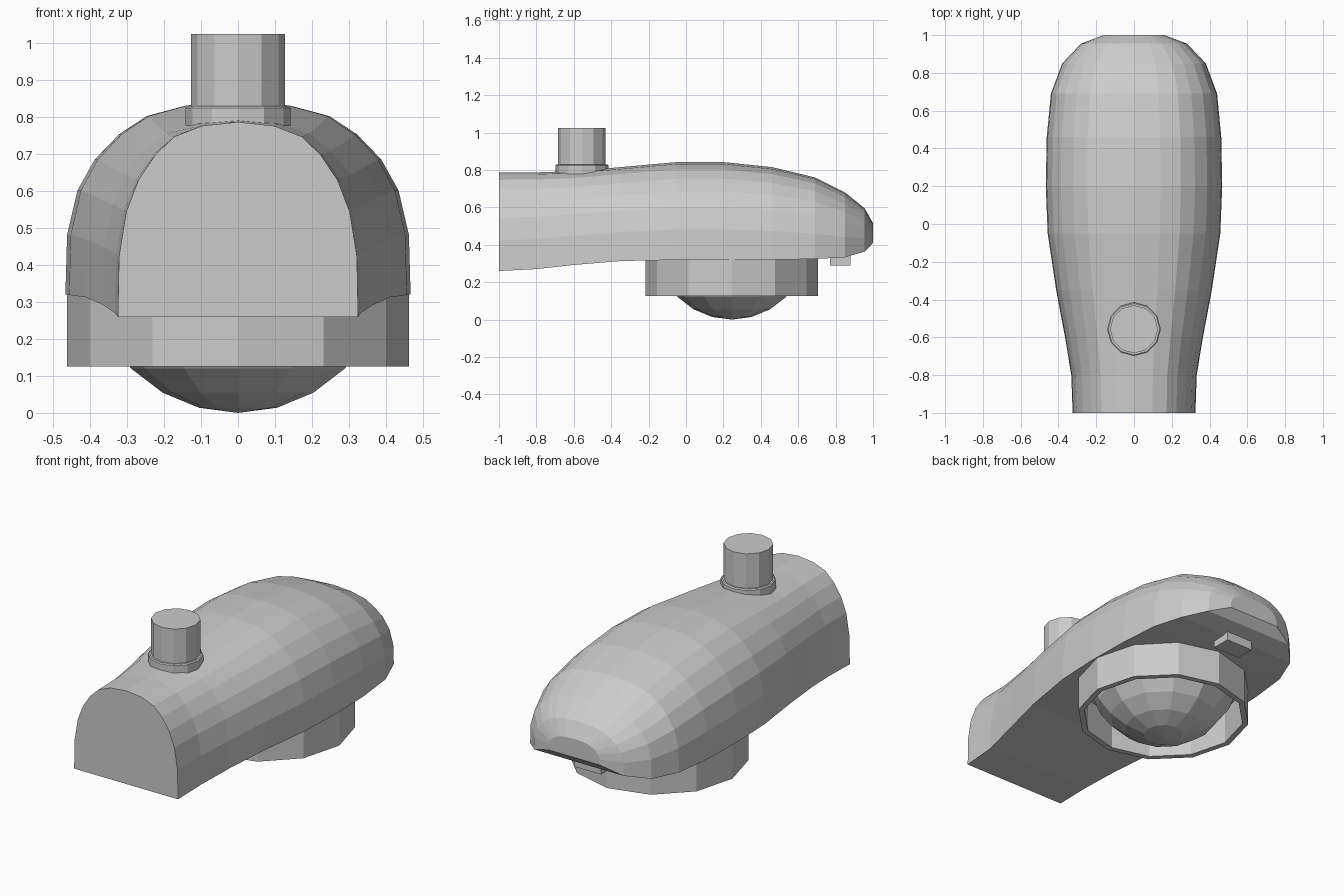
import bpy, bmesh, math
from mathutils import Matrix

if "Cube" in bpy.data.objects:
    bpy.data.objects.remove(bpy.data.objects["Cube"])

grey = bpy.data.materials.new("light grey metal")
grey.diffuse_color = (0.6, 0.6, 0.6, 1)
grey.use_nodes = True
grey.node_tree.nodes["Principled BSDF"].inputs["Base Color"].default_value = grey.diffuse_color


def finish(name, bm):
    """Turn a bmesh into a flat-shaded grey object."""
    bmesh.ops.recalc_face_normals(bm, faces=bm.faces)
    mesh = bpy.data.meshes.new(name)
    bm.to_mesh(mesh)
    bm.free()
    mesh.materials.append(grey)
    obj = bpy.data.objects.new(name, mesh)
    bpy.context.collection.objects.link(obj)
    return obj


def lathe(name, profile, y, closed=False, sides=12):
    """Revolve (radius, z) points around a vertical axis at the given y."""
    bm = bmesh.new()
    rings = []
    for r, z in profile:
        if r == 0:
            rings.append([bm.verts.new((0, y, z))] * sides)
        else:
            rings.append([bm.verts.new((r * math.cos(math.tau * i / sides),
                                        y + r * math.sin(math.tau * i / sides), z))
                          for i in range(sides)])
    pairs = list(zip(rings, rings[1:]))
    if closed:
        pairs.append((rings[-1], rings[0]))
    for a, b in pairs:
        for i in range(sides):
            j = (i + 1) % sides
            loop = list(dict.fromkeys((a[i], a[j], b[j], b[i])))
            bm.faces.new(loop)
    return finish(name, bm)


# Lamp housing: one arch section lofted along y (y, half width, bottom, top)
half_arch = [(1, 0), (0.99, 0.31), (0.93, 0.54), (0.83, 0.70),
             (0.69, 0.83), (0.53, 0.925), (0.30, 0.98)]
arch = half_arch + [(0, 1)] + [(-x, z) for x, z in reversed(half_arch)]
stations = [(-1, 0.325, 0.26, 0.787), (-0.8, 0.332, 0.27, 0.787),
            (-0.6, 0.365, 0.292, 0.794), (-0.35, 0.412, 0.313, 0.815),
            (-0.05, 0.457, 0.319, 0.842), (0.2, 0.467, 0.32, 0.842),
            (0.46, 0.462, 0.32, 0.815), (0.69, 0.44, 0.324, 0.76),
            (0.85, 0.38, 0.333, 0.68), (0.955, 0.28, 0.363, 0.595),
            (1.0, 0.16, 0.41, 0.515)]
bm = bmesh.new()
sections = [[bm.verts.new((x * w, y, b + z * (t - b))) for x, z in arch]
            for y, w, b, t in stations]
n = len(arch)
for a, b in zip(sections, sections[1:]):
    for i in range(n):
        j = (i + 1) % n
        bm.faces.new((a[i], a[j], b[j], b[i]))
bm.faces.new(sections[0])
bm.faces.new(sections[-1])
finish("lamp_housing", bm)

# Lens surround: hollow twelve-sided ring under the housing
lathe("lens_ring", [(0.462, 0.33), (0.462, 0.125), (0.43, 0.125), (0.43, 0.33)],
      0.245, closed=True)

# Lens: downward dome sunk into the ring
R = 0.408
lathe("lens_dome", [(0 if k == 0 else R * math.sin(math.radians(15 * k)),
                     R * (1 - math.cos(math.radians(15 * k)))) for k in range(7)], 0.245)

# Sensor on top, with its collar
lathe("sensor_collar", [(0, 0.75), (0.142, 0.75), (0.142, 0.825), (0.136, 0.83), (0, 0.83)], -0.557)
lathe("sensor_cap", [(0, 0.80), (0.127, 0.80), (0.127, 1.025), (0, 1.025)], -0.557)

# Latch tab under the tip
bm = bmesh.new()
bmesh.ops.create_cube(bm, size=1, matrix=Matrix.Translation((0, 0.825, 0.32))
                      @ Matrix.Diagonal((0.17, 0.11, 0.06, 1)))
finish("latch_tab", bm)
